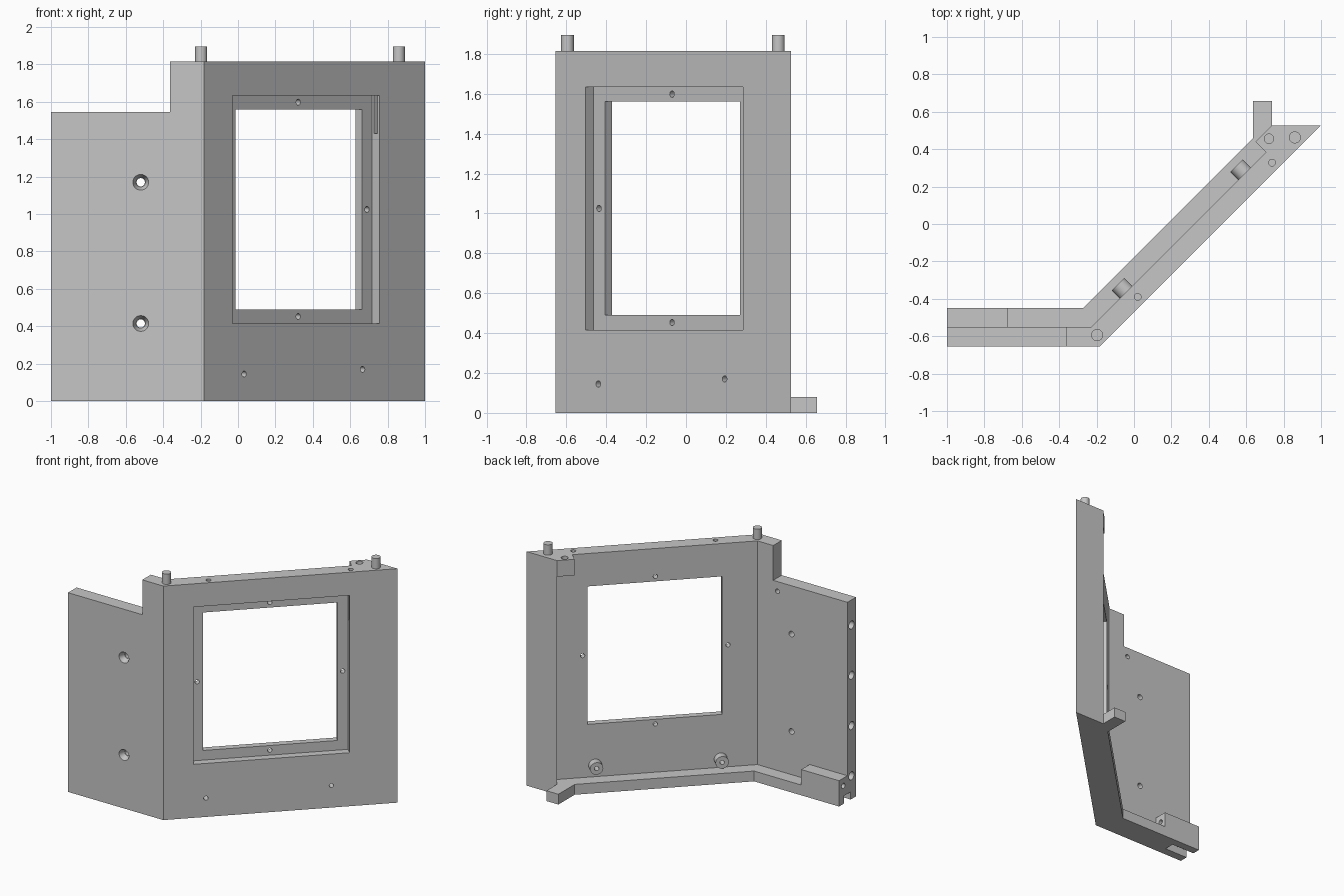
import bpy, bmesh, math
from mathutils import Vector, Matrix

cube = bpy.data.objects.get("Cube")
if cube:
    bpy.data.objects.remove(cube, do_unlink=True)

grey = bpy.data.materials.new("machined_grey")
grey.use_nodes = True
colour = (0.565, 0.565, 0.565, 1)
grey.diffuse_color = colour
grey.node_tree.nodes["Principled BSDF"].inputs["Base Color"].default_value = colour

# Slanted panel frame: u along the front face, n through the thickness
ORIGIN = Vector((-0.182, -0.655, 0))
U = Vector((1, 1, 0)).normalized()
N = Vector((-1, 1, 0)).normalized()
THICK = 0.107
TOP = 1.815


def panel_point(u, n, z):
    return ORIGIN + U * u + N * n + Vector((0, 0, z))


def finish(name, bm):
    bmesh.ops.recalc_face_normals(bm, faces=bm.faces)
    mesh = bpy.data.meshes.new(name)
    bm.to_mesh(mesh)
    bm.free()
    mesh.materials.append(grey)
    obj = bpy.data.objects.new(name, mesh)
    bpy.context.collection.objects.link(obj)
    return obj


def prism(name, outline, z0, z1):
    bm = bmesh.new()
    face = bm.faces.new([bm.verts.new((p[0], p[1], z0)) for p in outline])
    new = bmesh.ops.extrude_face_region(bm, geom=[face])["geom"]
    bmesh.ops.translate(bm, vec=(0, 0, z1 - z0),
                        verts=[v for v in new if isinstance(v, bmesh.types.BMVert)])
    return finish(name, bm)


def box(name, x0, x1, y0, y1, z0, z1):
    return prism(name, [(x0, y0), (x1, y0), (x1, y1), (x0, y1)], z0, z1)


def panel_box(name, u0, u1, n0, n1, z0, z1):
    corners = [(u0, n0), (u1, n0), (u1, n1), (u0, n1)]
    return prism(name, [panel_point(u, n, 0) for u, n in corners], z0, z1)


def rod(name, start, end, r0, r1=None):
    start, end = Vector(start), Vector(end)
    axis = end - start
    turn = axis.to_track_quat('Z', 'Y').to_matrix().to_4x4()
    bm = bmesh.new()
    bmesh.ops.create_cone(bm, cap_ends=True, segments=32, radius1=r0,
                          radius2=r0 if r1 is None else r1, depth=axis.length,
                          matrix=Matrix.Translation((start + end) / 2) @ turn)
    return finish(name, bm)


def combine(target, tools, operation):
    for tool in tools:
        mod = target.modifiers.new("cut", 'BOOLEAN')
        mod.operation, mod.solver, mod.object = operation, 'EXACT', tool
    bpy.context.view_layer.update()
    graph = bpy.context.evaluated_depsgraph_get()
    mesh = bpy.data.meshes.new_from_object(target.evaluated_get(graph))
    target.modifiers.clear()
    target.data = mesh
    for tool in tools:
        bpy.data.objects.remove(tool, do_unlink=True)


# Bent plate: straight wing plus slanted panel with a lipped end
END = (0.738, 0.527)
LIP_ROOT = (0.793, 0.471)
BEND = (-0.228, -0.55)
plate = prism("bent_plate", [(-1, -0.655), (-0.182, -0.655), (1, 0.527), END,
                             LIP_ROOT, BEND, (-1, -0.55)], 0, TOP)
corner = prism("corner_block", [(0.65, 0.439), END, (0.76, 0.527),
                                (0.81, 0.47), (0.715, 0.374)], 1.69, TOP)
combine(plate, [corner], 'UNION')

# Wing step, window recess, window opening and side slot
cuts = [box("step", -1.1, -0.363, -0.8, -0.4, 1.545, 2),
        panel_box("recess", 0.215, 1.329, -0.1, 0.057, 0.415, 1.635),
        panel_box("opening", 0.294, 1.253, 0.03, 0.2, 0.49, 1.56),
        panel_box("slot", 1.3, 1.36, 0.015, 0.043, 1.43, 1.635)]

# Screw holes around the window
for u, z in [(0.77, 1.598), (0.77, 0.453), (0.252, 1.025), (1.29, 1.025)]:
    cuts.append(rod("frame_hole", panel_point(u, 0.03, z), panel_point(u, 0.2, z), 0.016))

# Holes low on the panel, matched by bosses behind
bosses = [(0.304, 0.145), (1.2, 0.17)]
for u, z in bosses:
    cuts.append(rod("boss_hole", panel_point(u, -0.1, z), panel_point(u, 0.2, z), 0.016))

# Countersunk wing holes
for z in (0.415, 1.17):
    cuts.append(rod("wing_hole", (-0.52, -0.7, z), (-0.52, -0.5, z), 0.022))
    cuts.append(rod("countersink", (-0.52, -0.665, z), (-0.52, -0.61, z), 0.046, 0.025))
cuts.append(rod("blind_hole", (-0.4, -0.6, 1.47), (-0.4, -0.5, 1.47), 0.018))

# Row of holes in the wing's end edge
for i in range(4):
    z = 0.18 + 0.39 * i
    cuts.append(rod("edge_hole", (-1.1, -0.6, z), (-0.9, -0.6, z), 0.031))

# Holes in the top edge
for x, y, r in [(0.02, -0.39, 0.018), (0.738, 0.328, 0.018), (0.722, 0.456, 0.025)]:
    cuts.append(rod("top_hole", (x, y, TOP - 0.1), (x, y, TOP + 0.1), r))


def groove():
    return box("groove", -1.1, -0.8, -0.59, -0.51, -0.1, 0.06)


combine(plate, cuts + [groove()], 'DIFFERENCE')

# Foot rail along the back with its end tab and raised block
rail = prism("foot_rail", [(-1, -0.55), BEND, LIP_ROOT, END, (0.738, 0.657),
                           (0.635, 0.657), (0.635, 0.457), (-0.27, -0.448), (-1, -0.448)],
             0, 0.08)
combine(rail, [box("rail_block", -1, -0.675, -0.55, -0.448, 0, 0.2)], 'UNION')
combine(rail, [groove(), rod("block_hole", (-1.1, -0.5, 0.14), (-0.6, -0.5, 0.14), 0.02)],
        'DIFFERENCE')

parts = [plate, rail]

# Round bosses on the back of the panel
for side, (u, z) in zip(("right", "left"), bosses):
    boss = rod("boss_" + side, panel_point(u, THICK, z), panel_point(u, 0.168, z), 0.047)
    bore = rod("bore", panel_point(u, 0, z), panel_point(u, 0.3, z), 0.016)
    combine(boss, [bore], 'DIFFERENCE')
    parts.append(boss)

# Locating pins on top
for side, x, y in [("right", -0.197, -0.594), ("left", 0.86, 0.463)]:
    parts.append(rod("pin_" + side, (x, y, TOP - 0.02), (x, y, 1.895), 0.032))

for obj in parts:
    bpy.ops.object.select_all(action='DESELECT')
    obj.select_set(True)
    bpy.context.view_layer.objects.active = obj
    bpy.ops.object.shade_smooth_by_angle(angle=math.radians(30))
